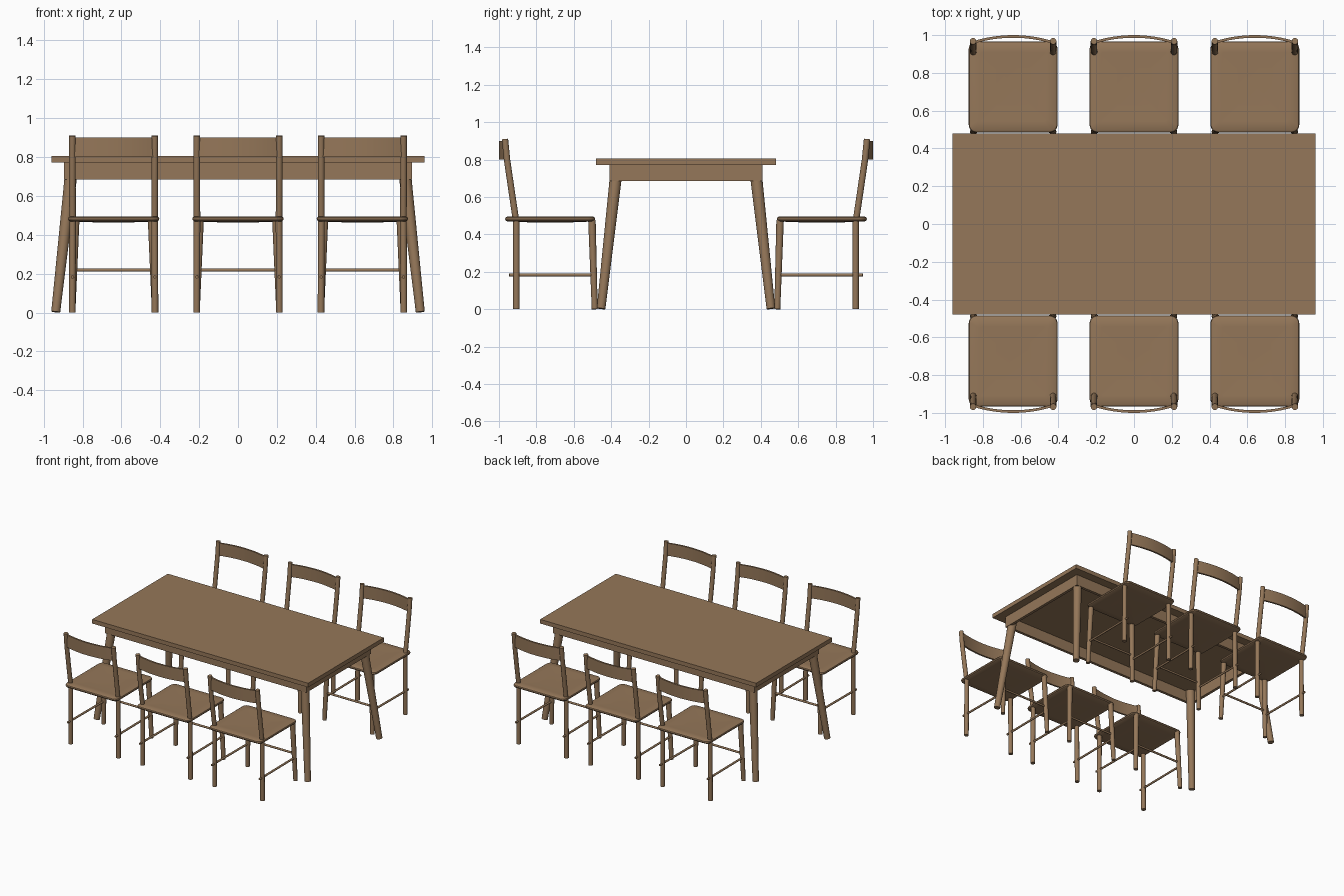
import bpy, bmesh, math
from mathutils import Vector

if "Cube" in bpy.data.objects:
    bpy.data.objects.remove(bpy.data.objects["Cube"])

wood = bpy.data.materials.new("brown wood")
wood.diffuse_color = (0.30, 0.185, 0.10, 1)
wood.use_nodes = True
wood.node_tree.nodes["Principled BSDF"].inputs["Base Color"].default_value = wood.diffuse_color


def finish(bm, name, smooth=True):
    bmesh.ops.recalc_face_normals(bm, faces=bm.faces)
    me = bpy.data.meshes.new(name)
    bm.to_mesh(me)
    bm.free()
    me.materials.append(wood)
    ob = bpy.data.objects.new(name, me)
    bpy.context.collection.objects.link(ob)
    if smooth:
        bpy.ops.object.select_all(action='DESELECT')
        ob.select_set(True)
        bpy.context.view_layer.objects.active = ob
        bpy.ops.object.shade_smooth_by_angle(angle=math.radians(40))
    return ob


def box(name, x0, x1, y0, y1, z0, z1):
    bm = bmesh.new()
    bmesh.ops.create_cube(bm, size=1)
    for v in bm.verts:
        v.co = ((x0 + x1) / 2 + v.co.x * (x1 - x0),
                (y0 + y1) / 2 + v.co.y * (y1 - y0),
                (z0 + z1) / 2 + v.co.z * (z1 - z0))
    return finish(bm, name, False)


def rod(name, points, radii, sides=20):
    """Round bar through points, square-cut at both ends."""
    bm = bmesh.new()
    pts = [Vector(p) for p in points]
    rings = []
    for i, p in enumerate(pts):
        d = (pts[min(i + 1, len(pts) - 1)] - pts[max(i - 1, 0)]).normalized()
        u = d.cross(Vector((0, 1, 0)) if abs(d.y) < 0.9 else Vector((1, 0, 0))).normalized()
        w = d.cross(u)
        rings.append([bm.verts.new(p + radii[i] * (u * math.cos(a) + w * math.sin(a)))
                      for a in (2 * math.pi * k / sides for k in range(sides))])
    for a, b in zip(rings, rings[1:]):
        for k in range(sides):
            j = (k + 1) % sides
            bm.faces.new((a[k], a[j], b[j], b[k]))
    bm.faces.new(rings[0])
    bm.faces.new(rings[-1])
    return finish(bm, name)


def seat(name, cx, s):
    """Rounded board with soft edges and a slight dip in the middle."""
    hw, y0, y1, r = 0.235, 0.485, 0.967, 0.04
    cy, hd = (y0 + y1) / 2, (y1 - y0) / 2
    bm = bmesh.new()
    # each layer: inward scale in units, height
    layers = [(0.14, 0.464), (0.06, 0.467), (0.012, 0.469), (0.003, 0.474), (0, 0.482),
              (0.003, 0.490), (0.012, 0.495), (0.06, 0.494), (0.14, 0.491)]
    rings = []
    for inset, z in layers:
        ring = []
        for q, (sx, sy) in enumerate(((1, 1), (-1, 1), (-1, -1), (1, -1))):
            for k in range(7):
                a = math.pi / 2 * (q + k / 6)
                rr = max(r - inset, 0.012)
                x = sx * (hw - inset - rr) + rr * math.cos(a)
                y = sy * (hd - inset - rr) + rr * math.sin(a)
                ring.append(bm.verts.new((cx + x, s * (cy + y), z)))
        rings.append(ring)
    n = len(rings[0])
    for a, b in zip(rings, rings[1:]):
        for k in range(n):
            j = (k + 1) % n
            bm.faces.new((a[k], a[j], b[j], b[k]))
    bm.faces.new(rings[0])
    bm.faces.new(rings[-1])
    return finish(bm, name)


def backrest(name, cx, s):
    """Bowed slat between the posts."""
    bm = bmesh.new()
    rows, n = [], 16
    for i in range(n + 1):
        t = -1 + 2 * i / n
        x, y = cx + 0.212 * t, 1.0 - 0.032 * t * t
        rows.append([bm.verts.new((x, s * (y + dy), z))
                     for dy, z in ((0, 0.80), (0, 0.90), (-0.014, 0.90), (-0.014, 0.80))])
    for a, b in zip(rows, rows[1:]):
        for k in range(4):
            j = (k + 1) % 4
            bm.faces.new((a[k], a[j], b[j], b[k]))
    bm.faces.new(rows[0])
    bm.faces.new(rows[-1])
    return finish(bm, name)


# Table: top, four apron boards, splayed tapered legs
box("table_top", -0.96, 0.96, -0.48, 0.48, 0.772, 0.805)
for s in (-1, 1):
    box("long_apron", -0.895, 0.895, s * 0.41, s * 0.388, 0.685, 0.773)
    box("short_apron", s * 0.895, s * 0.873, -0.388, 0.388, 0.685, 0.773)
    for t in (-1, 1):
        rod("table_leg", [(s * 0.938, t * 0.454, 0.003), (s * 0.852, t * 0.368, 0.772)],
            [0.023, 0.033], 28)

# Six chairs, three on each long side, facing the table
for s in (-1, 1):
    for cx in (-0.64, 0, 0.64):
        seat("seat", cx, s)
        backrest("backrest", cx, s)
        for t in (-1, 1):
            rod("front_leg", [(cx + t * 0.213, s * 0.488, 0), (cx + t * 0.196, s * 0.503, 0.475)],
                [0.016, 0.020])
            rod("rear_leg", [(cx + t * 0.213, s * 0.907, 0), (cx + t * 0.211, s * 0.907, 0.475)],
                [0.017, 0.017])
            rod("back_post", [(cx + t * 0.211, s * 0.909, 0.475), (cx + t * 0.212, s * 0.935, 0.65),
                              (cx + t * 0.212, s * 0.957, 0.80), (cx + t * 0.212, s * 0.968, 0.91)],
                [0.017] * 4)
            rod("side_stretcher", [(cx + t * 0.208, s * 0.50, 0.183), (cx + t * 0.212, s * 0.945, 0.183)],
                [0.008, 0.008], 12)
        rod("front_stretcher", [(cx - 0.205, s * 0.495, 0.218), (cx + 0.205, s * 0.495, 0.218)],
            [0.008, 0.008], 12)
